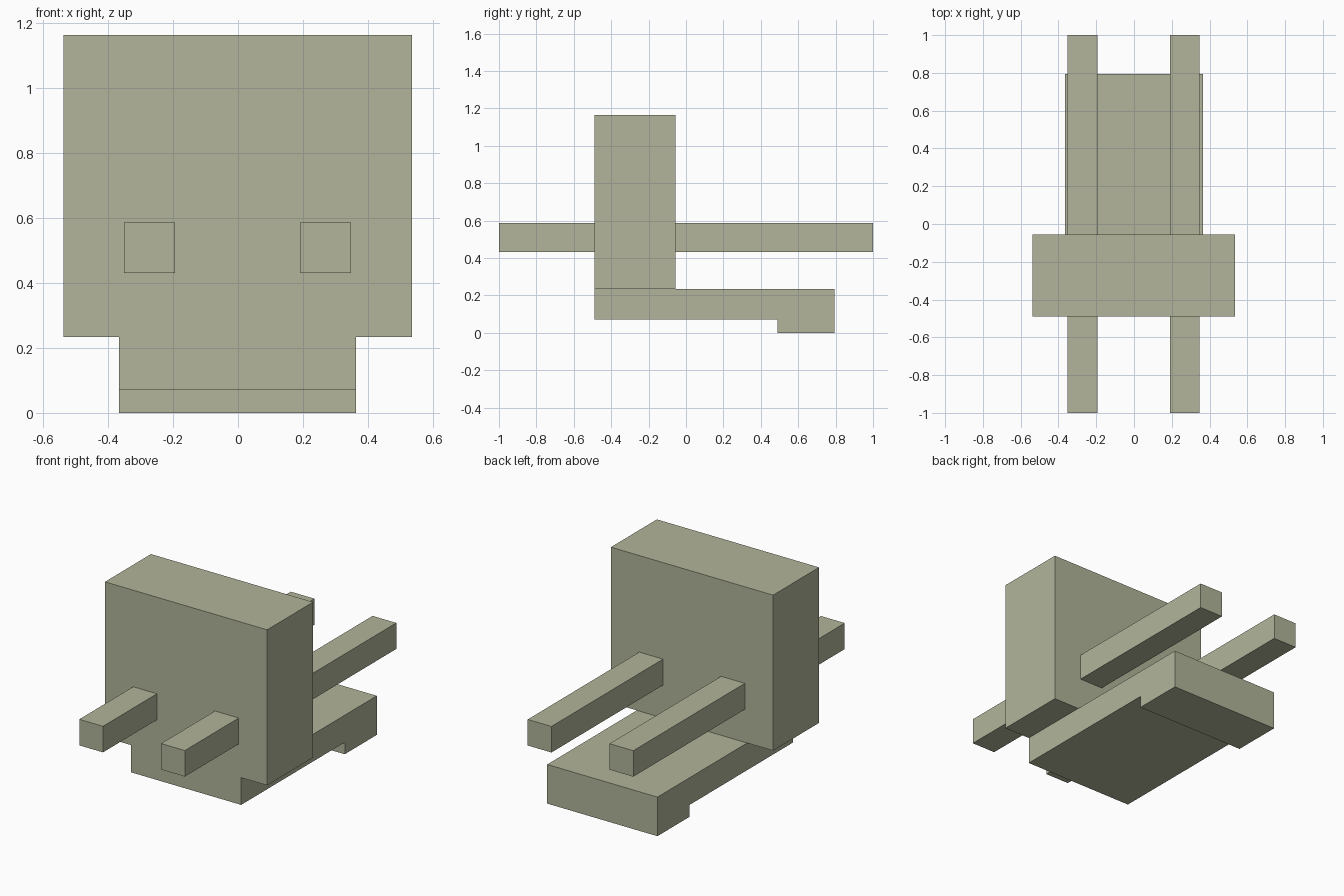
import bpy
import bmesh

cube = bpy.data.objects.get("Cube")
if cube:
    bpy.data.objects.remove(cube, do_unlink=True)

# Single sage colour
sage = bpy.data.materials.new("sage_grey")
sage.use_nodes = True
colour = (0.445, 0.462, 0.328, 1.0)
sage.diffuse_color = colour
sage.node_tree.nodes["Principled BSDF"].inputs["Base Color"].default_value = colour


def extrude_profile(name, profile, x0, x1):
    """Extrude a (y, z) outline along x."""
    bm = bmesh.new()
    face = bm.faces.new([bm.verts.new((x0, y, z)) for y, z in profile])
    result = bmesh.ops.extrude_face_region(bm, geom=[face])
    moved = [v for v in result["geom"] if isinstance(v, bmesh.types.BMVert)]
    bmesh.ops.translate(bm, verts=moved, vec=(x1 - x0, 0, 0))
    bmesh.ops.recalc_face_normals(bm, faces=bm.faces)
    mesh = bpy.data.meshes.new(name)
    bm.to_mesh(mesh)
    bm.free()
    mesh.materials.append(sage)
    obj = bpy.data.objects.new(name, mesh)
    bpy.context.collection.objects.link(obj)
    return obj


def box(name, x, y, z):
    """Box from (min, max) pairs."""
    outline = [(y[0], z[0]), (y[1], z[0]), (y[1], z[1]), (y[0], z[1])]
    return extrude_profile(name, outline, *x)


# Base plate with a deeper step at the back
extrude_profile("base", [(-0.49, 0.071), (0.49, 0.071), (0.49, 0.0),
                         (0.793, 0.0), (0.793, 0.234), (-0.49, 0.234)],
                -0.366, 0.364)

# Upright block
box("upright_block", (-0.538, 0.536), (-0.49, -0.055), (0.234, 1.165))

# Two long bars running through the block
for name, x in (("right_bar", (-0.351, -0.194)), ("left_bar", (0.191, 0.348))):
    box(name, x, (-1.0, 1.0), (0.431, 0.587))
